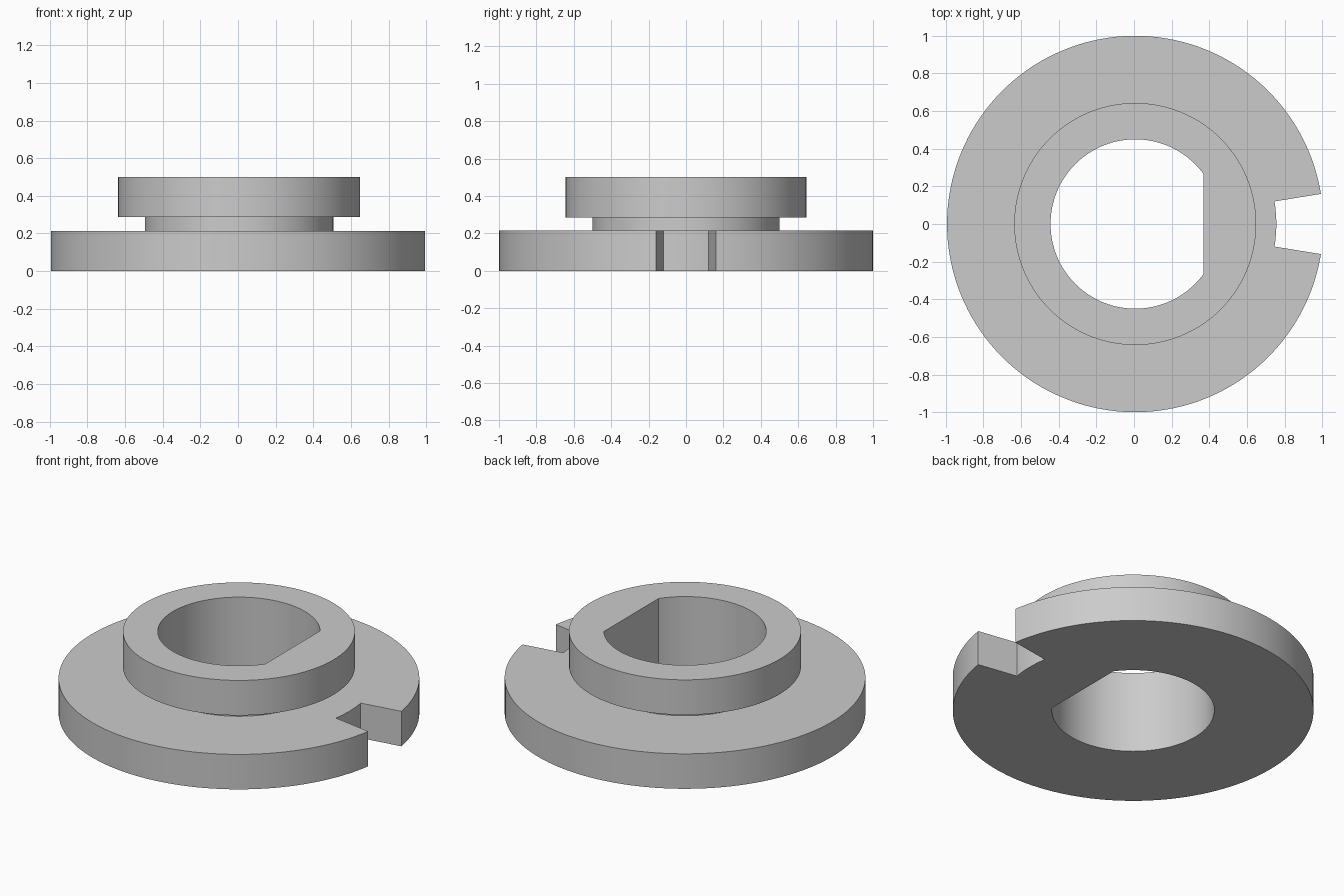
import bpy
import bmesh
from math import acos, asin, cos, sin, radians, pi, ceil

cube = bpy.data.objects.get("Cube")
if cube:
    bpy.data.objects.remove(cube, do_unlink=True)

# Main dimensions
FLANGE_R, NECK_R, HUB_R, BORE_R = 1.0, 0.5, 0.643, 0.45
FLANGE_TOP, NECK_TOP, HUB_TOP = 0.214, 0.286, 0.5
FLAT_X = 0.364            # flat side of the D-shaped bore
NOTCH_R = 0.75            # floor of the flange notch
NOTCH_A = asin(0.16)      # half angle of the notch
FLAT_A = acos(FLAT_X / BORE_R)
CENTRE_X = (1 - cos(NOTCH_A)) / 2


def span(start, end, step=radians(2.5)):
    """Evenly divided angles from start up to, but not including, end."""
    n = ceil((end - start) / step)
    return [start + (end - start) * i / n for i in range(n)]


# Angles with exact stops at the notch edges and bore corners
stops = [-NOTCH_A, NOTCH_A, FLAT_A, 2 * pi - FLAT_A, 2 * pi - NOTCH_A]
angles = [a for s, e in zip(stops, stops[1:]) for a in span(s, e)]
notch_count = len(span(-NOTCH_A, NOTCH_A))


def section(a):
    """Closed radius-height outline of the body at angle a."""
    on_flat = cos(a) > cos(FLAT_A)
    bore = FLAT_X / cos(a) if on_flat else BORE_R
    return [(bore, 0), (NOTCH_R, 0), (FLANGE_R, 0),
            (FLANGE_R, FLANGE_TOP), (NOTCH_R, FLANGE_TOP),
            (NECK_R, FLANGE_TOP), (NECK_R, NECK_TOP),
            (HUB_R, NECK_TOP), (HUB_R, HUB_TOP), (bore, HUB_TOP)]


# Sweep the outline around the axis
bm = bmesh.new()
rings = [[bm.verts.new((CENTRE_X + r * cos(a), r * sin(a), z))
          for r, z in section(a)] for a in angles]
for i, ring in enumerate(rings):
    nxt = rings[(i + 1) % len(rings)]
    order = list(range(len(ring)))
    if i < notch_count:
        order = [k for k in order if k not in (2, 3)]   # leave the rim open
    for j, k in zip(order, order[1:] + order[:1]):
        bm.faces.new((ring[j], nxt[j], nxt[k], ring[k]))

# Radial side walls of the notch
for ring in (rings[0], rings[notch_count]):
    bm.faces.new(ring[1:5])
bmesh.ops.delete(bm, geom=[v for v in bm.verts if not v.link_faces],
                 context='VERTS')
bmesh.ops.recalc_face_normals(bm, faces=bm.faces[:])

mesh = bpy.data.meshes.new("flanged_collar")
bm.to_mesh(mesh)
bm.free()
collar = bpy.data.objects.new("flanged_collar", mesh)
bpy.context.collection.objects.link(collar)

# Plain grey finish
grey = bpy.data.materials.new("light_grey")
grey.use_nodes = True
colour = (0.6, 0.6, 0.6, 1)
grey.diffuse_color = colour
grey.node_tree.nodes["Principled BSDF"].inputs["Base Color"].default_value = colour
mesh.materials.append(grey)

# Smooth round walls with crisp edges
bpy.ops.object.select_all(action='DESELECT')
collar.select_set(True)
bpy.context.view_layer.objects.active = collar
bpy.ops.object.shade_smooth_by_angle(angle=radians(25))
